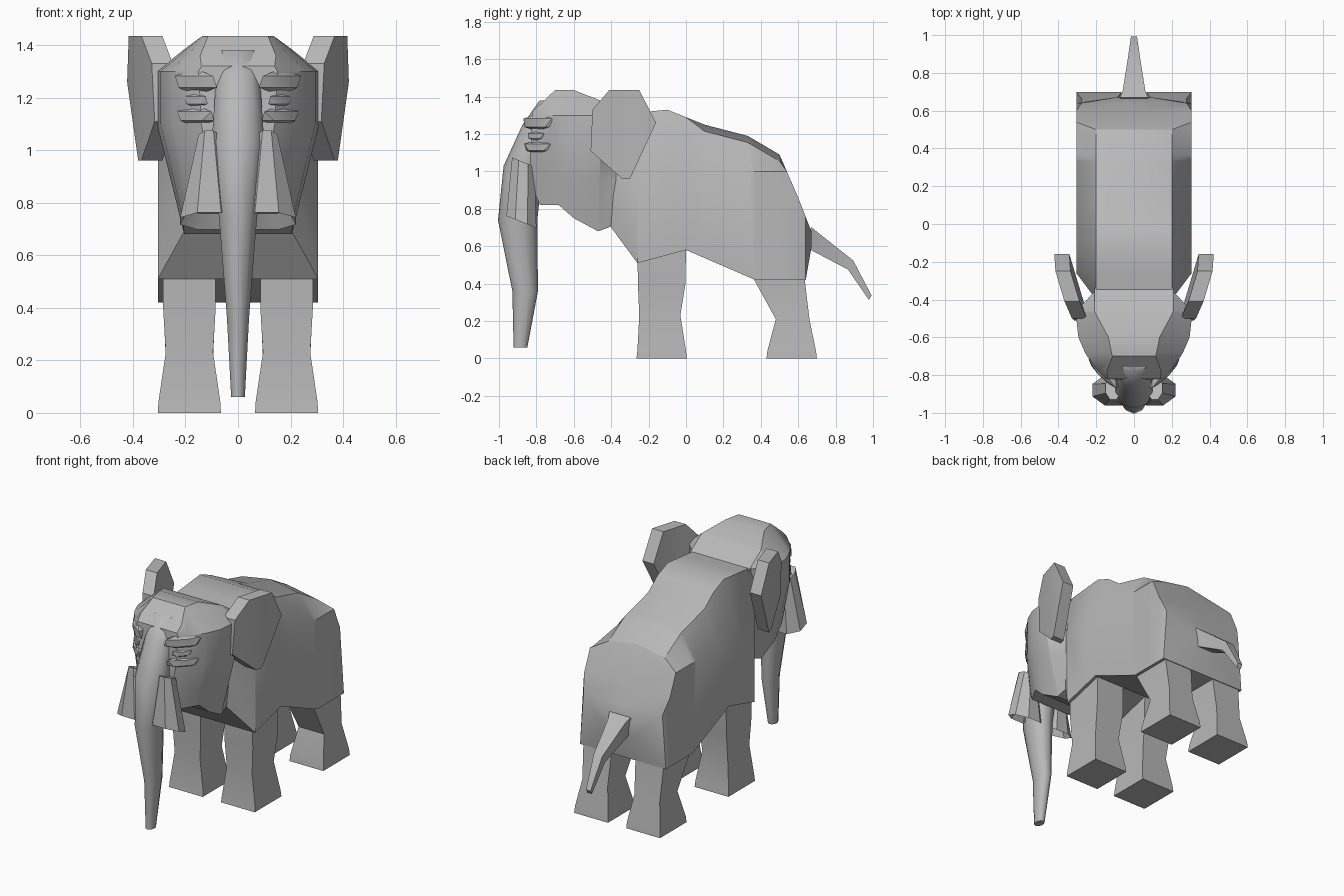
import bpy, bmesh
from math import pi, cos, sin
from mathutils import Vector

old_cube = bpy.data.objects.get("Cube")
if old_cube:
    bpy.data.objects.remove(old_cube, do_unlink=True)

# One grey hide colour for the whole animal
grey = [.48, .48, .48, 1]
hide = bpy.data.materials.new("grey_hide")
hide.use_nodes = True
hide.diffuse_color = grey
for node in hide.node_tree.nodes:
    if node.type == 'BSDF_PRINCIPLED':
        node.inputs["Base Color"].default_value = grey


def finish(name, bm, mirrored=False, smooth=pi / 6):
    """Turn a bmesh into a shaded object, optionally mirrored left to right."""
    bmesh.ops.recalc_face_normals(bm, faces=bm.faces)
    mesh = bpy.data.meshes.new(name)
    bm.to_mesh(mesh)
    bm.free()
    mesh.materials.append(hide)
    part = bpy.data.objects.new(name, mesh)
    bpy.context.collection.objects.link(part)
    bpy.ops.object.select_all(action='DESELECT')
    part.select_set(True)
    bpy.context.view_layer.objects.active = part
    bpy.ops.object.shade_smooth_by_angle(angle=smooth)
    if mirrored:
        part.modifiers.new("mirror", 'MIRROR')


def cut(bm, point, normal):
    everything = bm.verts[:] + bm.edges[:] + bm.faces[:]
    bmesh.ops.bisect_plane(bm, geom=everything, dist=.0001,
                           plane_co=point, plane_no=normal)


def slab(outline, half_width, levels=()):
    """Extrude a side outline across x, then add loops at its corners and levels."""
    bm = bmesh.new()
    face = bm.faces.new([bm.verts.new((-half_width, y, z)) for y, z in outline])
    extruded = bmesh.ops.extrude_face_region(bm, geom=[face], use_keep_orig=True)
    for item in extruded["geom"]:
        if isinstance(item, bmesh.types.BMVert):
            item.co.x = half_width
    for y, z in outline:
        cut(bm, (0, y, 0), (0, 1, 0))
    for level in levels:
        cut(bm, (0, 0, level), (0, 0, 1))
    return bm


def limb(stations, sides=4, x=0, depth_axis=(0, 1, 0)):
    """Skin rings given as centre y, centre z, half width and half depth."""
    bm = bmesh.new()
    step = pi / sides
    reach = 1 / cos(step)
    rings = []
    for y, z, width, depth in stations:
        ring = []
        for i in range(sides):
            angle = step * (2 * i + 1)
            across = Vector((width * reach * cos(angle), 0, 0))
            along = Vector(depth_axis) * depth * reach * sin(angle)
            ring.append(bm.verts.new(Vector((x, y, z)) + across + along))
        rings.append(ring)
    for lower, upper in zip(rings, rings[1:]):
        for i in range(sides):
            j = (i + 1) % sides
            bm.faces.new((lower[i], lower[j], upper[j], upper[i]))
    bm.faces.new(rings[0])
    end_cap = bm.faces.new(rings[-1])
    bmesh.ops.recalc_face_normals(bm, faces=bm.faces)
    return bm, end_cap


# Torso: ridged narrow back, full flanks, narrowed neck and rump
back = [(-.4, 1.3), (-.1, 1.33), (.1, 1.25), (.33, 1.19), (.5, 1.09), (.6, .86)]
belly = [(.67, .68), (.67, .59), (.64, .42), (.37, .42), (0, .58), (-.26, .51), (-.4, .7)]
torso = slab(back + belly, .305, levels=[1])
cut(torso, (0, 0, 0), (1, 0, 0))
for v in torso.verts:
    limit = .305
    if v.co.z > 1.05 or v.co.y < -.3:
        limit = .2
    elif v.co.y > .65:
        limit = .1
    elif v.co.y > .62 and v.co.z > .5:
        limit = .28
    v.co.x = max(-limit, min(limit, v.co.x))
    if v.co.z > 1.05 and v.co.y > 0 and v.co.x:
        v.co.z -= .035
finish("torso", torso)

# Head: widest at the ears, tapering to face, crown, jaw and neck
crown = [(-.34, 1.3), (-.46, 1.38), (-.6, 1.435), (-.7, 1.435), (-.82, 1.32)]
jaw = [(-.84, .95), (-.78, .82), (-.68, .82), (-.6, .75), (-.47, .68), (-.36, .72)]
head = slab(crown + jaw, .31, levels=[1.3, 1.1, .95])
for v in head.verts:
    face_taper = 1 - 5 * (v.co.y + .5) ** 2
    crown_taper = 1 - 4 * max(0, v.co.z - 1.3)
    jaw_taper = 1 - .8 * max(0, 1.1 - v.co.z)
    v.co.x *= face_taper * crown_taper * jaw_taper
    if v.co.y > -.4:
        v.co.x = max(-.21, min(.21, v.co.x))
finish("head", head)

# Ears: thick slabs flaring outward toward the rear and the top
ear = slab([(-.5, 1.33), (-.41, 1.435), (-.25, 1.435), (-.16, 1.26),
            (-.3, .96), (-.34, .96), (-.51, 1.11)], .04)
for v in ear.verts:
    v.co.x += .43 + .3 * v.co.y + .12 * max(0, v.co.z - 1.26)
finish("ears", ear, mirrored=True)

# Trunk: rounded column growing from the forehead and narrowing to the tip
trunk, tip = limb([(-.72, 1.38, .08, .06), (-.79, 1.25, .085, .08), (-.87, 1.03, .1, .1),
                   (-.9, .74, .072, .1), (-.86, .36, .042, .065), (-.885, .06, .026, .035)],
                  sides=10)
finish("trunk", trunk, smooth=1)

# Tusk sockets: flared tubes beside the trunk, hollow at the lower end
socket, opening = limb([(-.87, 1.05, .04, .06), (-.88, .73, .11, .08)],
                       sides=8, x=.11, depth_axis=(0, 1, -.4))
bmesh.ops.inset_individual(socket, faces=[opening], thickness=.03)
for v in opening.verts:
    v.co.z += .05
finish("tusk_sockets", socket, mirrored=True)

# Brows, eyes and lower lids: faceted lumps set into the cheeks
for name, centre, size in [("brows", (.16, -.79, 1.26), (.09, .04, .05)),
                           ("eyes", (.16, -.8, 1.19), (.05, .025, .03)),
                           ("lower_lids", (.16, -.79, 1.13), (.08, .04, .04))]:
    lump = bmesh.new()
    bmesh.ops.create_icosphere(lump, subdivisions=1, radius=1)
    for v in lump.verts:
        v.co = Vector(centre) + v.co * Vector(size)
        # Lean the outer end back around the face
        v.co.y += .9 * (v.co.x - centre[0])
    finish(name, lump, mirrored=True)

# Legs: waisted square columns with broad feet
front_leg, sole = limb([(-.13, .6, .1, .13), (-.13, .4, .1, .127), (-.14, .23, .09, .11),
                        (-.13, .04, .118, .13), (-.13, 0, .12, .135)], x=.185)
finish("front_legs", front_leg, mirrored=True)
hind_leg, sole = limb([(.5, .46, .1, .13), (.5, .42, .1, .135), (.57, .21, .09, .09),
                       (.565, .04, .118, .13), (.565, 0, .12, .135)], x=.185)
finish("hind_legs", hind_leg, mirrored=True)

# Tail: square taper with one bend
tail, tuft = limb([(.64, .65, .075, .06), (.68, .63, .06, .05), (.88, .5, .03, .028),
                   (.985, .325, .016, .014)], depth_axis=(0, .5, .87))
finish("tail", tail)
